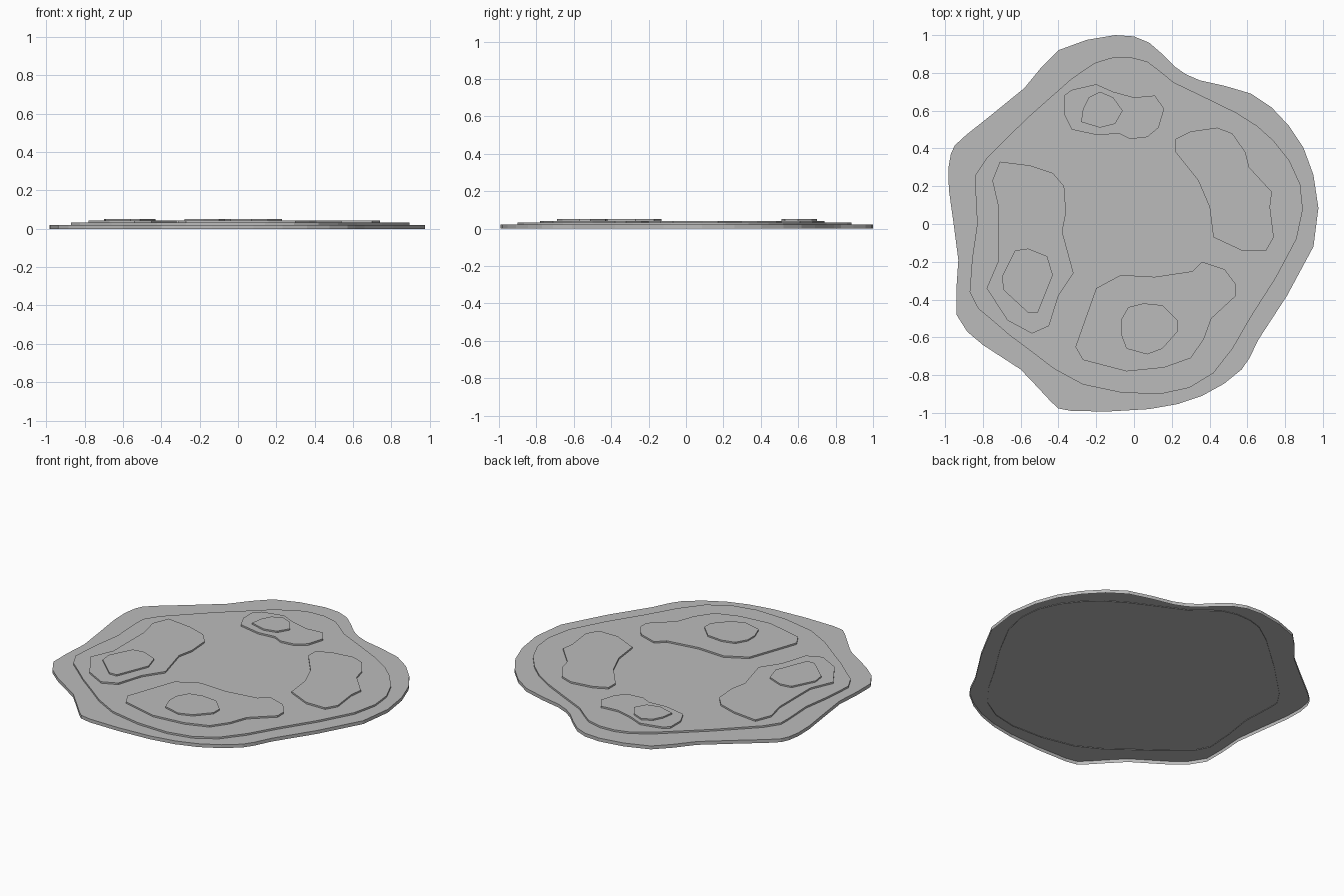
import bpy
import bmesh

old_cube = bpy.data.objects.get("Cube")
if old_cube:
    bpy.data.objects.remove(old_cube, do_unlink=True)

grey = bpy.data.materials.new("stone_grey")
grey.use_nodes = True
colour = (0.5, 0.5, 0.5, 1)
grey.diffuse_color = colour
grey.node_tree.nodes["Principled BSDF"].inputs["Base Color"].default_value = colour


def rounded(points):
    """Insert one smooth curve point between every pair of neighbours."""
    result = []
    count = len(points)
    for i, here in enumerate(points):
        before, after = points[i - 1], points[(i + 1) % count]
        beyond = points[(i + 2) % count]
        middle = tuple((9 * (h + a) - (b + f)) / 16
                       for h, a, b, f in zip(here, after, before, beyond))
        result += [here, middle]
    return result


def terrace(name, outline, bottom, top):
    """Build a hollow plateau: flat top and upright walls, open underneath."""
    bm = bmesh.new()
    # outlines run clockwise in hundredths of a unit
    ring = [bm.verts.new((x / 100, y / 100, top)) for x, y in reversed(outline)]
    cap = bm.faces.new(ring)
    low = [bm.verts.new((v.co.x, v.co.y, bottom)) for v in ring]
    for i in range(len(ring)):
        bm.faces.new((ring[i - 1], low[i - 1], low[i], ring[i]))
    bmesh.ops.triangulate(bm, faces=[cap])
    mesh = bpy.data.meshes.new(name)
    bm.to_mesh(mesh)
    bm.free()
    mesh.materials.append(grey)
    obj = bpy.data.objects.new(name, mesh)
    bpy.context.collection.objects.link(obj)
    return obj


# Broad ground slab
ground = [(-10, 100), (8, 96), (22, 83), (35, 76), (62, 69), (82, 52),
          (95, 26), (95, -12), (66, -61), (57, -77), (36, -91), (8, -98),
          (-33, -99), (-44, -94), (-60, -77), (-80, -64), (-94, -48),
          (-93, -19), (-98, 18), (-97, 37), (-89, 47), (-58, 72), (-40, 92)]
terrace("ground_slab", rounded(ground), 0, 0.021)

# Inner step that follows the rim
step = [(-12, 88), (7, 86), (21, 75), (54, 59), (74, 44), (88, 21),
        (86, -8), (62, -49), (42, -79), (14, -90), (-27, -85), (-55, -67),
        (-75, -51), (-87, -36), (-83, 0), (-84, 20), (-78, 35), (-33, 77)]
terrace("inner_step", rounded(step), 0.017, 0.032)

# Raised patches
patches = {
    "back_patch": [(-37, 68), (-33, 71), (-20, 74), (-11, 70), (0, 67), (11, 68),
                   (16, 61), (13, 51), (7, 46), (-2, 45), (-8, 48), (-19, 47),
                   (-33, 50), (-37, 58)],
    "left_patch": [(22, 45), (30, 49), (44, 51), (52, 48), (59, 38), (61, 30),
                   (73, 17), (72, 9), (74, -7), (70, -14), (57, -14), (42, -7),
                   (40, 9), (34, 23), (22, 38)],
    "front_patch": [(-20, -34), (-7, -27), (11, -28), (31, -25), (36, -20),
                    (48, -24), (54, -32), (54, -38), (41, -50), (37, -61),
                    (30, -71), (16, -76), (-4, -78), (-27, -72), (-31, -65)],
    "right_patch": [(-71, 33), (-55, 31), (-43, 27), (-37, 20), (-36, 6),
                    (-38, -4), (-32, -26), (-40, -38), (-45, -54), (-54, -58),
                    (-67, -51), (-78, -34), (-72, -20), (-72, 10), (-75, 23)],
}
for name, outline in patches.items():
    terrace(name, outline, 0.031, 0.042)

# Small summits on three of the patches
summits = {
    "back_summit": [(-27, 61), (-24, 67), (-18, 70), (-11, 67), (-6, 60),
                    (-10, 53), (-18, 51), (-28, 54)],
    "front_summit": [(-7, -51), (-3, -44), (5, -42), (15, -43), (23, -51),
                     (23, -57), (15, -66), (7, -69), (-4, -66), (-7, -58)],
    "right_summit": [(-70, -28), (-63, -14), (-56, -13), (-46, -17),
                     (-43, -27), (-51, -47), (-56, -47), (-69, -35)],
}
for name, outline in summits.items():
    terrace(name, outline, 0.041, 0.051)
